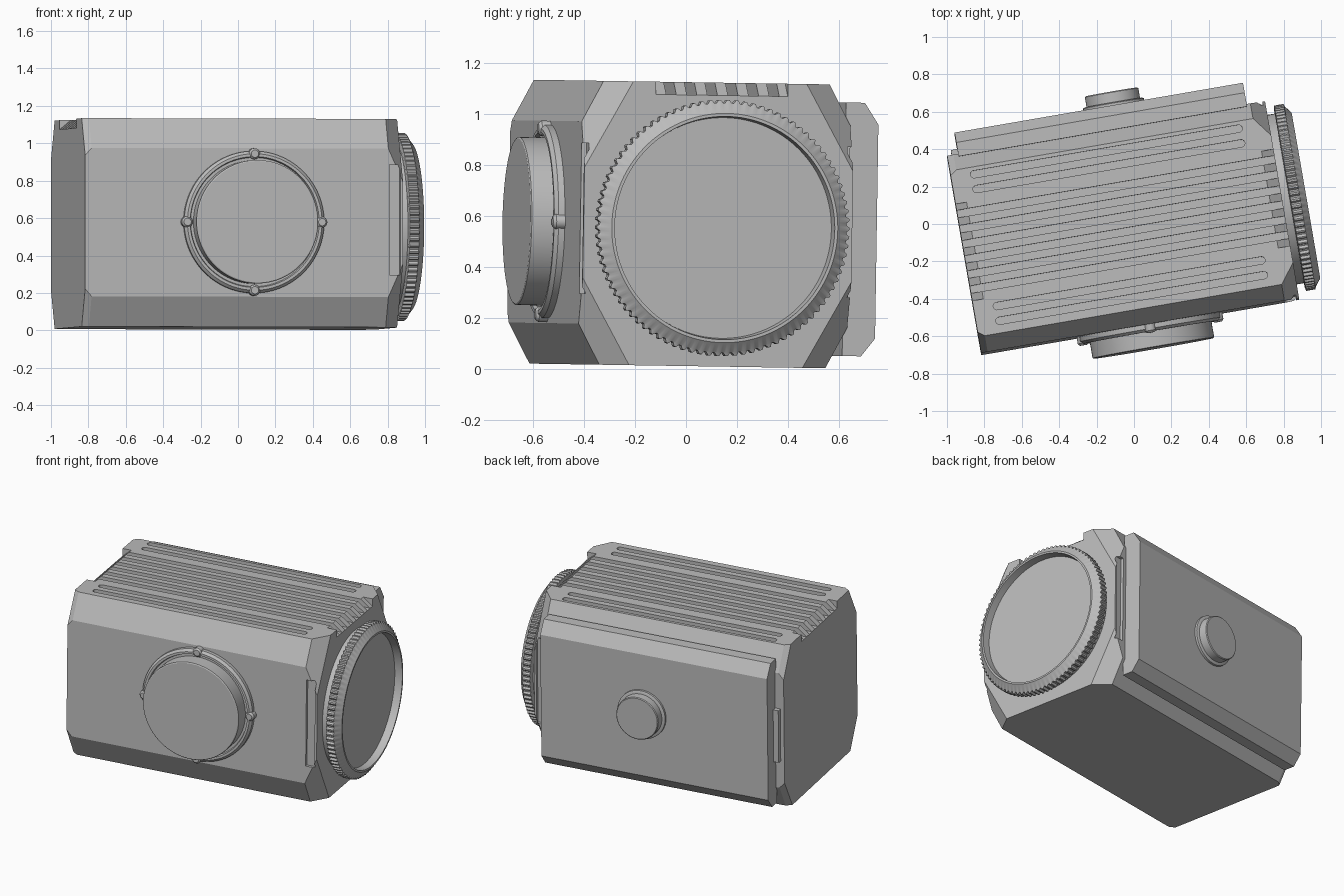
import bpy, bmesh, math
from mathutils import Matrix, Vector

if bpy.data.objects.get("Cube"):
    bpy.data.objects.remove(bpy.data.objects["Cube"])

# Whole model is turned about z and leans slightly
POSE = Matrix.Rotation(math.radians(-0.9), 4, 'X') @ Matrix.Rotation(math.radians(9.8), 4, 'Z')

grey = bpy.data.materials.new("plain grey")
grey.use_nodes = True
COLOUR = (0.5, 0.5, 0.5, 1)
grey.diffuse_color = COLOUR
grey.node_tree.nodes["Principled BSDF"].inputs["Base Color"].default_value = COLOUR


def make(name, bm, smooth=False):
    bmesh.ops.recalc_face_normals(bm, faces=bm.faces)
    mesh = bpy.data.meshes.new(name)
    bm.to_mesh(mesh)
    bm.free()
    ob = bpy.data.objects.new(name, mesh)
    mesh.materials.append(grey)
    ob.matrix_world = POSE
    bpy.context.collection.objects.link(ob)
    bpy.ops.object.select_all(action='DESELECT')
    ob.select_set(True)
    bpy.context.view_layer.objects.active = ob
    if smooth:
        bpy.ops.object.shade_smooth_by_angle(angle=math.radians(30))
    return ob


def loft(name, sections, smooth=False):
    """Skin equal-length closed outlines and cap both ends."""
    bm = bmesh.new()
    rings = [[bm.verts.new(p) for p in s] for s in sections]
    n = len(rings[0])
    for a, b in zip(rings, rings[1:]):
        for i in range(n):
            j = (i + 1) % n
            bm.faces.new((a[i], a[j], b[j], b[i]))
    bm.faces.new(rings[0])
    bm.faces.new(rings[-1])
    return make(name, bm, smooth)


def octagon(x, y0, y1, z0, z1, cy, cz):
    return [(x, y0 + cy, z0), (x, y1 - cy, z0), (x, y1, z0 + cz), (x, y1, z1 - cz),
            (x, y1 - cy, z1), (x, y0 + cy, z1), (x, y0, z1 - cz), (x, y0, z0 + cz)]


def box(name, x0, x1, y0, y1, z0, z1):
    return loft(name, [[(x, y0, z0), (x, y1, z0), (x, y1, z1), (x, y0, z1)] for x in (x0, x1)])


def lathe(name, profile, centre, axis, sides=96, knurl=()):
    """Turn (height, radius) points about an axis; knurled rows get notches."""
    turn = Matrix.Translation(centre) @ Vector(axis).to_track_quat('Z', 'Y').to_matrix().to_4x4()
    rings = []
    for k, (h, r) in enumerate(profile):
        ring = []
        for i in range(sides):
            a = math.tau * i / sides
            rr = r - 0.012 if k in knurl and i % 4 > 1 else r
            ring.append(turn @ Vector((rr * math.cos(a), rr * math.sin(a), h)))
        rings.append(ring)
    return loft(name, rings, True)


def cut(target, cutter):
    cutter.hide_render = True
    mod = target.modifiers.new("cut", 'BOOLEAN')
    mod.operation = 'DIFFERENCE'
    mod.solver = 'EXACT'
    mod.object = cutter
    bpy.context.view_layer.objects.active = target
    bpy.ops.object.modifier_apply(modifier=mod.name)
    bpy.data.objects.remove(cutter)


# Main housing with bevelled corners at both ends
Y0, Y1, Z0, Z1 = -0.555, 0.515, 0.011, 1.125
body = loft("housing", [
    octagon(-0.925, Y0, Y1, Z0, Z1, 0.11, 0.20),
    octagon(-0.89, Y0, Y1, Z0, Z1, 0.085, 0.16),
    octagon(0.72, Y0, Y1, Z0, Z1, 0.085, 0.16),
    octagon(0.80, Y0, Y1, Z0, Z1, 0.19, 0.34)])

# Sloped lead-in at each end of the cooling fins
for end, inner in ((-0.925, -0.865), (0.80, 0.735)):
    out = end + (end - inner)
    cut(body, loft("fin_slope_cutter", [
        [(inner, y, Z1), (out, y, Z1 - 0.1), (out, y, Z1 + 0.1), (inner, y, Z1 + 0.1)]
        for y in (-0.275, 0.25)]))

# Open grooves along the top
for i in range(6):
    y = 0.196 - 0.082 * i
    cut(body, box("groove_cutter", -1.1, 1.1, y - 0.02, y + 0.02, Z1 - 0.05, Z1 + 0.1))

# Round-ended closed slots beside the grooves
for y in (0.39, 0.31, -0.325, -0.405):
    outline = []
    for i in range(16):
        a = math.tau * (i + 0.5) / 16
        outline.append(((0.635 if math.cos(a) > 0 else -0.80) + 0.02 * math.cos(a), y + 0.02 * math.sin(a)))
    cut(body, loft("slot_cutter", [[(x, v, z) for x, v in outline] for z in (Z1 - 0.03, Z1 + 0.1)]))

# Shallow side recesses near the large ring
for y in (Y0, Y1):
    cut(body, box("side_recess_cutter", 0.725, 0.785, y - 0.02, y + 0.02, 0.29, 0.88))

# Back cover plate with bevelled long edges
loft("back_plate", [[(x, 0.50, 0.06), (x, 0.575, 0.06), (x, 0.63, 0.13), (x, 0.63, 0.97),
                     (x, 0.575, 1.055), (x, 0.50, 1.055)] for x in (-0.865, 0.70)])
box("back_end_block", -0.90, -0.86, 0.50, 0.545, 0.36, 0.72)

# Large knurled ring on the end
END = (0.79, -0.015, 0.555)
lathe("ring_neck", [(0, 0.46), (0.07, 0.46)], END, (1, 0, 0))
lathe("knurled_ring", [(0.05, 0.48), (0.055, 0.503), (0.105, 0.503), (0.11, 0.488), (0.14, 0.45),
                       (0.14, 0.438), (0.09, 0.433)],
      END, (1, 0, 0), 360, (1, 2))

# Front cap: flange, raised disc and four small nubs
FRONT = (-0.012, -0.55, 0.57)
lathe("front_flange", [(0, 0.38), (0.03, 0.38), (0.045, 0.365), (0.045, 0.35), (0.03, 0.345)],
      FRONT, (0, -1, 0))
lathe("front_disc", [(0, 0.33), (0.128, 0.33), (0.132, 0.324)], FRONT, (0, -1, 0))
for i in range(4):
    a = math.tau * i / 4
    pos = (FRONT[0] + 0.365 * math.cos(a), FRONT[1], FRONT[2] + 0.365 * math.sin(a))
    lathe("front_nub", [(0, 0.03), (0.04, 0.03), (0.052, 0.02)], pos, (0, -1, 0), 16)

# Small knob on the back plate
KNOB = (0, 0.62, 0.56)
lathe("knob_base", [(0, 0.165), (0.025, 0.165), (0.03, 0.155)], KNOB, (0, 1, 0), 48)
lathe("back_knob", [(0.02, 0.145), (0.083, 0.145), (0.088, 0.14)], KNOB, (0, 1, 0), 48)
